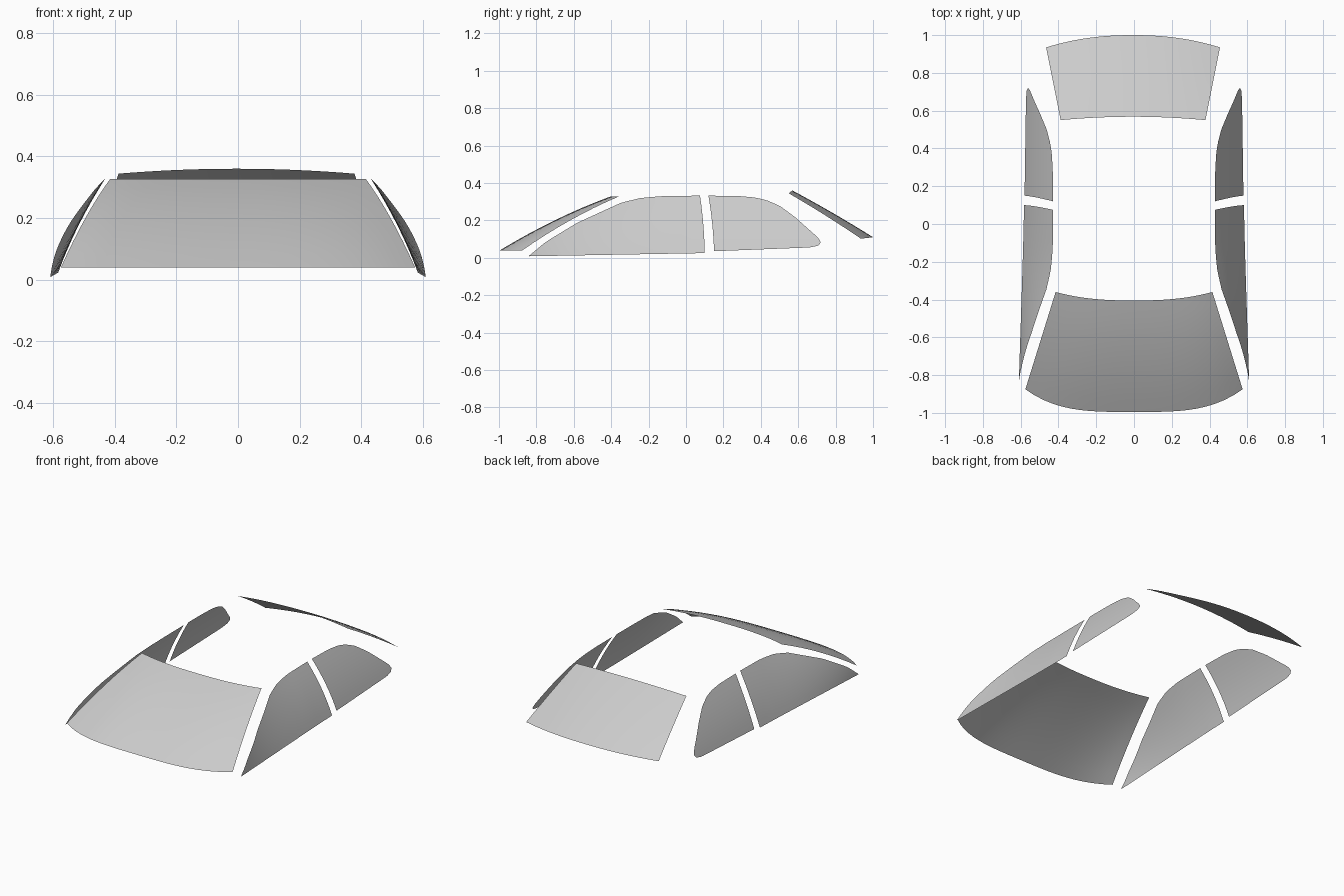
import bpy
from mathutils import Vector

cube = bpy.data.objects.get("Cube")
if cube:
    bpy.data.objects.remove(cube, do_unlink=True)

glass = bpy.data.materials.new("grey_glass")
glass.use_nodes = True
grey = (0.6, 0.6, 0.6, 1)
glass.diffuse_color = grey
glass.node_tree.nodes["Principled BSDF"].inputs["Base Color"].default_value = grey


def sheet(name, point, nu, nv, flip=False):
    """Curved pane from a function of u and v, both 0 to 1."""
    verts = [point(i / nu, j / nv) for j in range(nv + 1) for i in range(nu + 1)]
    faces = []
    for j in range(nv):
        for i in range(nu):
            a = j * (nu + 1) + i
            f = (a, a + 1, a + nu + 2, a + nu + 1)
            faces.append(f[::-1] if flip else f)
    mesh = bpy.data.meshes.new(name)
    mesh.from_pydata(verts, [], faces)
    mesh.materials.append(glass)
    mesh.shade_smooth()
    obj = bpy.data.objects.new(name, mesh)
    bpy.context.collection.objects.link(obj)


def along(path, u):
    """Point at a fraction of a polyline's length."""
    pts = [Vector(p) for p in path]
    lengths = [(b - a).length for a, b in zip(pts, pts[1:])]
    left = u * sum(lengths)
    for a, b, d in zip(pts, pts[1:], lengths):
        if left <= d:
            return a.lerp(b, left / d)
        left -= d
    return pts[-1]


def mix(a, b, t):
    return a + (b - a) * t


# Windscreen: bowed forward along the bottom, gently domed
def windscreen(u, v):
    s = 2 * u - 1
    y0 = -0.995 + 0.12 * abs(s) ** 3.5
    y1 = -0.405 + 0.045 * abs(s) ** 2.5
    z = mix(0.04, 0.327, v) + 0.07 * v * (1 - v)
    return s * mix(0.575, 0.415, v), mix(y0, y1, v), z


# Rear screen: bowed backward along the bottom
def rear_screen(u, v):
    s = 2 * u - 1
    y = mix(1.0 - 0.065 * abs(s) ** 2.2, 0.568 - 0.018 * s * s, v)
    z = mix(0.11 - 0.008 * s * s, 0.36 - 0.016 * s * s, v)
    return s * mix(0.46, 0.383, v) - 0.005, y, z + 0.02 * v * (1 - v)


sheet("windscreen", windscreen, 24, 8)
sheet("rear_screen", rear_screen, 24, 8, flip=True)


# Side glass leans inward with height and bulges slightly
def side_x(y, z):
    t = z / 0.333
    base = 0.592 + 0.018 * max(0, -y) / 0.83
    top = 0.428 + 0.2 * max(0, -0.1 - y) ** 2
    return mix(base, top, t) + 0.05 * t * (1 - t)


# Lower and upper outlines in (y, z), and the bow of the pillar edge
front_low = [(-0.84, 0.008), (0.1, 0.025)]
front_high = [(-0.84, 0.01), (-0.75, 0.085), (-0.58, 0.188), (-0.345, 0.295),
              (-0.24, 0.32), (-0.12, 0.33), (0.075, 0.332)]
rear_low = [(0.15, 0.035), (0.66, 0.055), (0.705, 0.064), (0.72, 0.08)]
rear_high = [(0.12, 0.332), (0.28, 0.33), (0.37, 0.322), (0.43, 0.308), (0.5, 0.278),
             (0.58, 0.22), (0.7, 0.113), (0.718, 0.093), (0.72, 0.082)]


def side_pane(low, high, pillar_u, side):
    def point(u, v):
        p = along(low, u).lerp(along(high, u), v)
        y = p.x + 0.02 * v * (1 - v) * (1 - abs(u - pillar_u))
        return side * side_x(y, p.y), y, p.y
    return point


for label, side in (("left", 1), ("right", -1)):
    sheet("front_side_window_" + label, side_pane(front_low, front_high, 1, side),
          28, 8, flip=side < 0)
    sheet("rear_side_window_" + label, side_pane(rear_low, rear_high, 0, side),
          28, 8, flip=side < 0)
